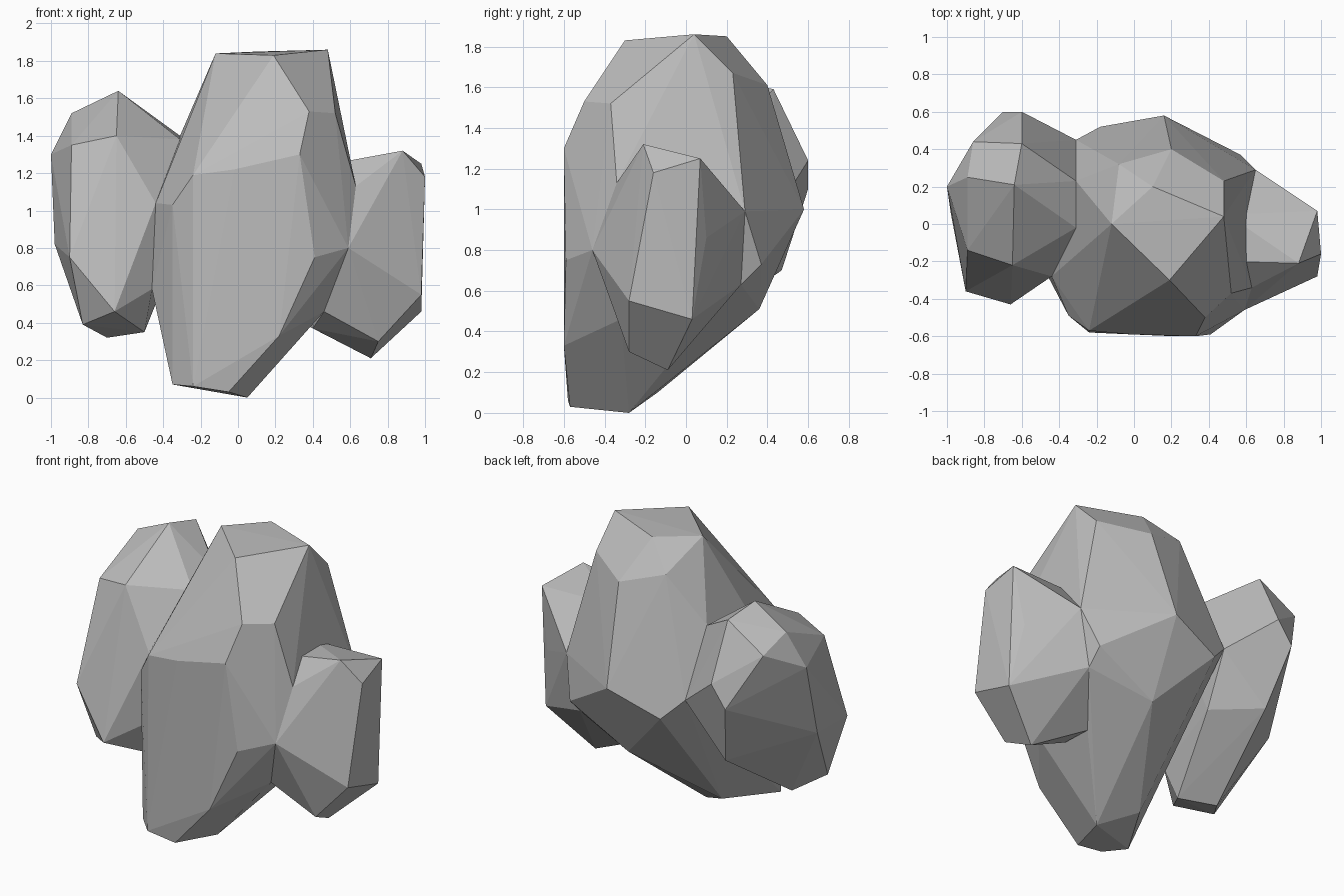
import bpy
import bmesh
import math
from mathutils import Vector

# Remove the default cube only
default_cube = bpy.data.objects.get("Cube")
if default_cube:
    bpy.data.objects.remove(default_cube, do_unlink=True)


def make_material(name, value):
    """Plain matt grey material."""
    colour = (value, value, value, 1.0)
    material = bpy.data.materials.new(name)
    material.use_nodes = True
    material.diffuse_color = colour
    shader = material.node_tree.nodes["Principled BSDF"]
    shader.inputs["Base Color"].default_value = colour
    shader.inputs["Roughness"].default_value = 1.0
    return material


def make_boulder(name, material, *corner_groups):
    """Wrap a faceted convex stone around its chipped corners."""
    bm = bmesh.new()
    for group in corner_groups:
        for corner in group:
            bm.verts.new(Vector(corner))
    hull = bmesh.ops.convex_hull(bm, input=bm.verts[:])
    buried = set(hull["geom_interior"]) | set(hull["geom_unused"])
    loose = [item for item in buried if isinstance(item, bmesh.types.BMVert)]
    bmesh.ops.delete(bm, geom=loose, context="VERTS")

    # Merge almost coplanar triangles into broad flat facets
    bmesh.ops.dissolve_limit(bm, angle_limit=math.radians(2),
                             verts=bm.verts[:], edges=bm.edges[:])
    bmesh.ops.recalc_face_normals(bm, faces=bm.faces[:])
    for face in bm.faces:
        face.smooth = False

    mesh = bpy.data.meshes.new(name)
    bm.to_mesh(mesh)
    bm.free()
    mesh.materials.append(material)
    boulder = bpy.data.objects.new(name, mesh)
    bpy.context.collection.objects.link(boulder)
    return boulder


stone = make_material("stone_grey", 0.5)

# Corners where the side boulders grow out of the middle one
right_seam = [
    (-.31, .23, 1.4), (-.31, -.02, 1.38), (-.44, -.28, 1.04),
    (-.31, .45, 1), (-.46, -.28, .58),
]
left_seam = [
    (.63, -.34, 1.13), (.65, .29, .99), (.59, -.46, .8),
    (.57, .27, .63), (.46, -.32, .46), (.38, .03, .38),
]

# Tall middle boulder: crown, shoulders, waist and foot
crown = [(-.12, 0, 1.84), (.48, .04, 1.86), (.19, -.3, 1.83), (.1, .2, 1.85)]
shoulders = [
    (.38, -.5, 1.53), (.52, -.37, 1.52), (.33, -.6, 1.3), (.48, .23, 1.67),
    (.2, .4, 1.61), (-.08, .32, 1.7), (-.08, -.44, 1.45),
    (-.24, -.57, 1.19), (-.02, -.59, 1.22),
]
waist = [
    (-.35, -.49, 1.03), (.16, .58, 1), (-.18, .52, .87),
    (.57, .37, .73), (.41, -.59, .75),
]
foot = [
    (-.39, -.35, .33), (.22, -.6, .33), (.16, .36, .51), (.03, -.01, .22),
    (-.16, -.14, .1), (.05, -.28, 0), (-.05, -.57, .03),
    (-.24, -.58, .06), (-.35, -.47, .07),
]
make_boulder("middle_boulder", stone, crown, shoulders, waist, foot,
             right_seam, left_seam)

# Leaning boulder on the right-hand side (-x)
upper = [
    (-.64, .21, 1.64), (-.6, .43, 1.59), (-.89, .25, 1.52),
    (-.86, .44, 1.43), (-.65, -.22, 1.4), (-.89, -.14, 1.35),
    (-1, .2, 1.3), (-.6, .6, 1.24), (-.7, .6, 1.1),
]
lower = [
    (-.98, .06, .82), (-.9, -.36, .75), (-.61, .47, .7),
    (-.66, -.43, .46), (-.83, -.26, .39), (-.7, -.08, .32),
    (-.5, -.2, .35), (-.36, .24, .7),
]
make_boulder("right_boulder", stone, upper, lower, right_seam)

# Small boulder on the left-hand side (+x)
upper = [
    (.88, -.21, 1.32), (.98, .07, 1.25), (1, -.16, 1.18),
    (.5, -.2, 1.25), (.5, .05, 1.25),
]
lower = [
    (.92, .1, .86), (.98, -.28, .55), (.98, .03, .46),
    (.75, -.28, .3), (.71, -.09, .21), (.4, -.15, .37),
]
make_boulder("left_boulder", stone, upper, lower, left_seam)
